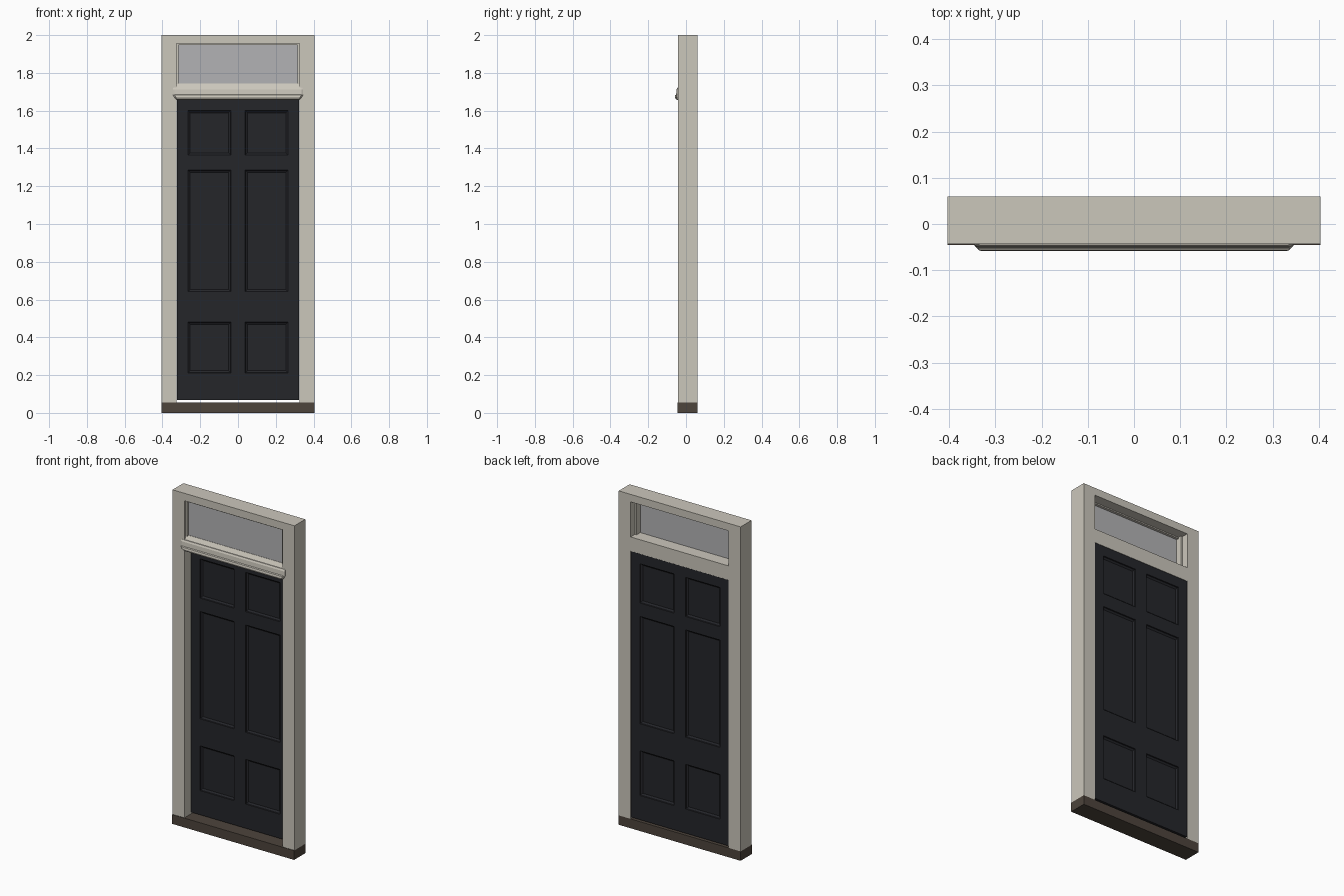
import bpy, bmesh

if "Cube" in bpy.data.objects:
    bpy.data.objects.remove(bpy.data.objects["Cube"])


def material(name, rgb):
    m = bpy.data.materials.new(name)
    m.diffuse_color = (*rgb, 1)
    m.use_nodes = True
    m.node_tree.nodes["Principled BSDF"].inputs["Base Color"].default_value = m.diffuse_color
    return m


STONE = material("painted_frame", (0.60, 0.57, 0.50))
BLACK = material("black_paint", (0.018, 0.019, 0.023))
WOOD = material("dark_sill", (0.075, 0.058, 0.045))
GLASS = material("grey_glass", (0.45, 0.45, 0.46))


def finish(name, bm, mat):
    bmesh.ops.recalc_face_normals(bm, faces=bm.faces)
    me = bpy.data.meshes.new(name)
    bm.to_mesh(me)
    bm.free()
    me.materials.append(mat)
    ob = bpy.data.objects.new(name, me)
    bpy.context.collection.objects.link(ob)
    return ob


def box(name, x, y, z, mat):
    bm = bmesh.new()
    bmesh.ops.create_cube(bm, size=1)
    for v in bm.verts:
        v.co = [a + (c + 0.5) * (b - a) for c, (a, b) in zip(v.co, (x, y, z))]
    return finish(name, bm, mat)


def loft(name, rings, mat):
    bm = bmesh.new()
    loops = [[bm.verts.new(p) for p in r] for r in rings]
    for a, b in zip(loops, loops[1:]):
        n = len(a)
        for i in range(n):
            bm.faces.new((a[i], a[(i + 1) % n], b[(i + 1) % n], b[i]))
    bm.faces.new(loops[0])
    bm.faces.new(loops[-1])
    return finish(name, bm, mat)


# Frame: sill, head and two jambs
box("sill", (-0.404, 0.404), (-0.046, 0.06), (0, 0.056), WOOD)
box("frame_head", (-0.404, 0.404), (-0.043, 0.06), (1.955, 2.0), STONE)
for side, s in (("left", -1), ("right", 1)):
    box("jamb_" + side, sorted((s * 0.325, s * 0.404)), (-0.043, 0.06), (0.056, 1.955), STONE)
    # Stops that hold the fanlight glass
    box("glass_stop_" + side, sorted((s * 0.314, s * 0.326)), (-0.032, 0.02), (1.74, 1.955), STONE)
box("glass_stop_top", (-0.314, 0.314), (-0.032, 0.0), (1.948, 1.956), STONE)
box("fanlight_glass", (-0.316, 0.316), (-0.022, -0.016), (1.74, 1.95), GLASS)

# Transom bar with weathered front slope
profile = [(0.06, 1.66), (0.06, 1.745), (-0.024, 1.745), (-0.043, 1.715), (-0.043, 1.66)]
loft("transom", [[(x, y, z) for y, z in profile] for x in (-0.325, 0.325)], STONE)

# Projecting drip moulding with returned, cut-back ends: (z, projection, half width)
rings = []
for z, out, hx in [(1.722, 0.002, 0.342), (1.712, 0.007, 0.345), (1.686, 0.009, 0.345),
                   (1.682, 0.014, 0.343), (1.672, 0.016, 0.338), (1.662, 0.012, 0.330),
                   (1.657, 0.004, 0.325)]:
    front = -0.043 - out
    mid = -0.043 - out * 0.5
    rings.append([(-hx, -0.040, z), (-hx, mid, z), (-hx + 0.008, front, z),
                  (hx - 0.008, front, z), (hx, mid, z), (hx, -0.040, z)])
loft("drip_moulding", rings, STONE)

# Door: a slab split on panel lines, with six sunk panels on each face
xs = [-0.323, -0.265, -0.038, 0.038, 0.265, 0.323]
zs = [0.067, 0.212, 0.48, 0.642, 1.285, 1.365, 1.60, 1.659]
bm = bmesh.new()
grid = [[bm.verts.new((x, 0.018, z)) for x in xs] for z in zs]
for j in range(len(zs) - 1):
    for i in range(len(xs) - 1):
        bm.faces.new((grid[j][i], grid[j][i + 1], grid[j + 1][i + 1], grid[j + 1][i]))
ext = bmesh.ops.extrude_face_region(bm, geom=bm.faces[:], use_keep_orig=True)
for v in ext["geom"]:
    if isinstance(v, bmesh.types.BMVert):
        v.co.y = 0.059
bmesh.ops.recalc_face_normals(bm, faces=bm.faces)
bm.normal_update()
panels = []
for f in bm.faces:
    c = f.calc_center_median()
    if abs(f.normal.y) > 0.9 and 0.04 < abs(c.x) < 0.26:
        if any(zs[k] < c.z < zs[k + 1] for k in (1, 3, 5)):
            panels.append(f)
for thickness, depth in ((0.002, -0.006), (0.014, -0.007)):
    bmesh.ops.inset_individual(bm, faces=panels, thickness=thickness, depth=depth)
finish("door", bm, BLACK)
